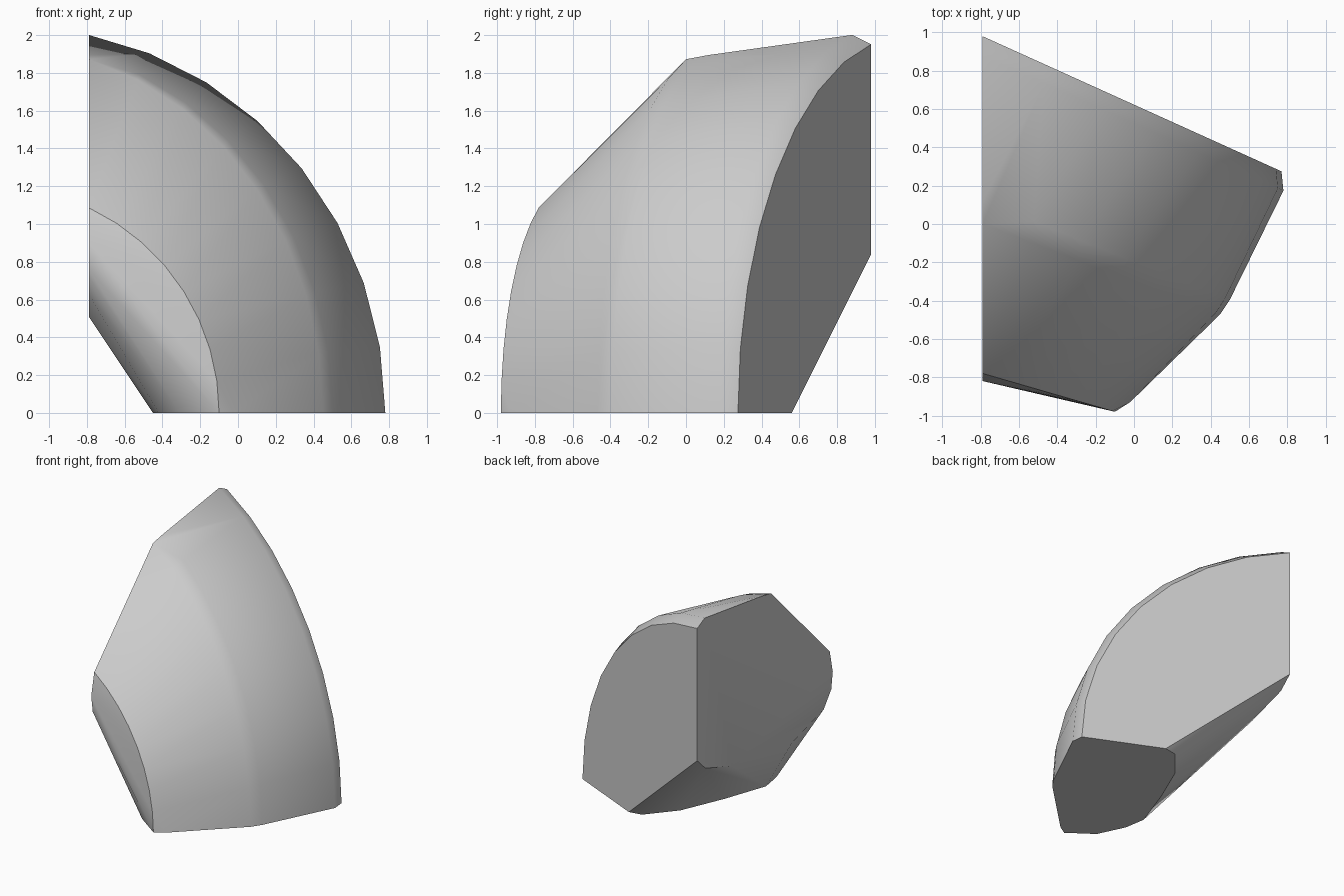
import bpy
import bmesh
import math
from mathutils import Vector

default_cube = bpy.data.objects.get("Cube")
if default_cube:
    bpy.data.objects.remove(default_cube, do_unlink=True)

CUT_X = -0.79      # flat side cut
BACK_Y = 0.98      # back edge of the side cut
BACK_SLOPE = 0.452
STEPS = 8


def make_material(name, colour):
    material = bpy.data.materials.new(name)
    material.use_nodes = True
    material.diffuse_color = colour
    shader = material.node_tree.nodes["Principled BSDF"]
    shader.inputs["Base Color"].default_value = colour
    return material


def slanted_arc(radius_x, radius_z, tip_x, y_at_cut, slope):
    """Elliptical arc in a vertical slanted plane, from the base to the side cut."""
    centre = tip_x - radius_x
    sweep = math.acos((CUT_X - centre) / radius_x)
    points = []
    for step in range(STEPS + 1):
        angle = sweep * step / STEPS
        x = centre + radius_x * math.cos(angle)
        y = y_at_cut - slope * (x - CUT_X)
        points.append(Vector((x, y, radius_z * math.sin(angle))))
    return points


def on_back(x, z):
    return Vector((x, BACK_Y - BACK_SLOPE * (x - CUT_X), z))


def build_hull(name, points, material):
    bm = bmesh.new()
    for point in points:
        bm.verts.new(point)
    result = bmesh.ops.convex_hull(bm, input=bm.verts)
    unused = {g for g in result["geom_interior"] + result["geom_unused"]
              if isinstance(g, bmesh.types.BMVert)}
    bmesh.ops.delete(bm, geom=list(unused), context="VERTS")
    # Merge the flat cut faces into single polygons
    bmesh.ops.dissolve_limit(bm, angle_limit=math.radians(0.5),
                             verts=bm.verts, edges=bm.edges)
    bmesh.ops.recalc_face_normals(bm, faces=bm.faces)
    mesh = bpy.data.meshes.new(name)
    bm.to_mesh(mesh)
    bm.free()
    mesh.materials.append(material)
    obj = bpy.data.objects.new(name, mesh)
    bpy.context.collection.objects.link(obj)
    return obj


# Curved ridges, from the back rim to the front nose
points = []
points += slanted_arc(1.94, 1.99, 0.77, BACK_Y, BACK_SLOPE)
points += slanted_arc(1.95, 2.04, 0.78, 0.88, 0.45)
points += slanted_arc(1.69, 1.95, 0.5, 0.12, 0.4)
points += slanted_arc(1.68, 1.94, 0.45, 0.0, 0.38)
points += slanted_arc(1.2, 1.2, -0.1, -0.78, 0.29)

# Underside of the back face
points += [on_back(CUT_X, 0.84), on_back(0.14, 0)]

# Lower edge of the side cut, as y and z
for y, z in [(-0.82, 0.9), (-0.8, 0.76), (-0.7, 0.63),
             (-0.28, 0.51), (0.52, 0.62), (0.87, 0.735)]:
    points.append(Vector((CUT_X, y, z)))

# Inner and front edge of the base, as x and y
for x, y in [(-0.02, -0.93), (-0.31, -0.83), (-0.42, -0.6), (-0.45, -0.42),
             (-0.32, -0.05), (-0.165, 0.31), (0.03, 0.54)]:
    points.append(Vector((x, y, 0)))

grey = make_material("plain_grey", (0.6, 0.6, 0.6, 1))
wedge = build_hull("rounded_wedge", points, grey)

# Soft curved shell with crisp cut edges
bpy.ops.object.select_all(action="DESELECT")
wedge.select_set(True)
bpy.context.view_layer.objects.active = wedge
bpy.ops.object.shade_smooth_by_angle(angle=math.radians(35))
